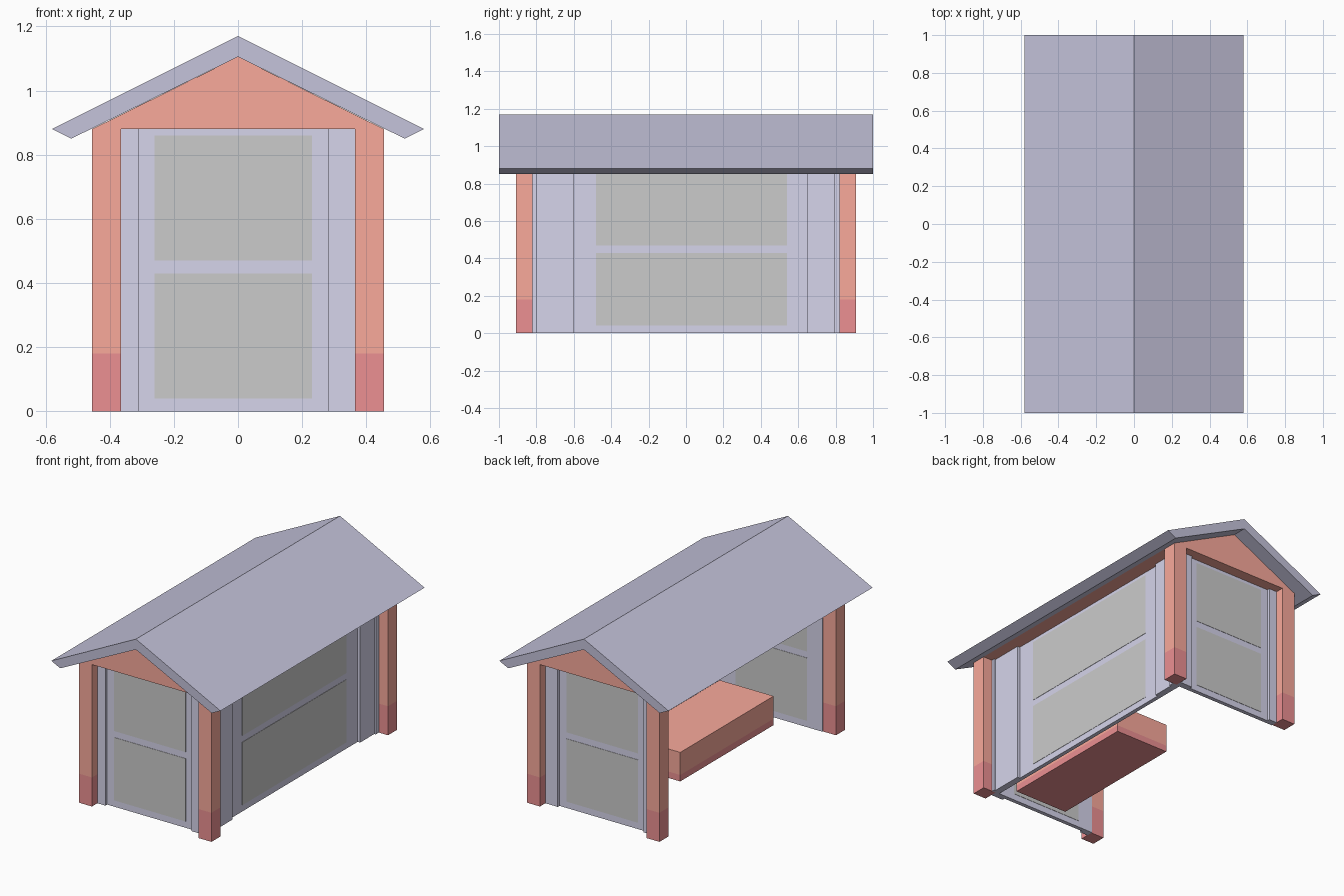
import bpy, bmesh

if "Cube" in bpy.data.objects:
    bpy.data.objects.remove(bpy.data.objects["Cube"])


def material(name, rgb):
    m = bpy.data.materials.new(name)
    m.diffuse_color = (*rgb, 1)
    m.use_nodes = True
    m.node_tree.nodes["Principled BSDF"].inputs["Base Color"].default_value = m.diffuse_color
    return m


RED = material("red", (0.95, 0.40, 0.33))
DARK = material("dark_red", (0.84, 0.28, 0.29))
LILAC = material("lilac", (0.67, 0.66, 0.83))
SLATE = material("slate", (0.56, 0.55, 0.71))
GREY = material("glass_grey", (0.76, 0.76, 0.76))


def finish(name, bm, mats):
    bmesh.ops.recalc_face_normals(bm, faces=bm.faces)
    me = bpy.data.meshes.new(name)
    bm.to_mesh(me)
    bm.free()
    for m in mats:
        me.materials.append(m)
    ob = bpy.data.objects.new(name, me)
    bpy.context.collection.objects.link(ob)
    return ob


def box(name, x, y, z, mat, dark_to=None):
    """Box from min/max pairs; faces below dark_to get the dark red."""
    bm = bmesh.new()
    bmesh.ops.create_cube(bm, size=1)
    for v in bm.verts:
        v.co = [(a + b) / 2 + c * (b - a) for (a, b), c in zip((x, y, z), v.co)]
    mats = [mat]
    if dark_to is not None:
        mats.append(DARK)
        bmesh.ops.bisect_plane(bm, geom=bm.verts[:] + bm.edges[:] + bm.faces[:],
                               plane_co=(0, 0, dark_to), plane_no=(0, 0, 1))
        for f in bm.faces:
            f.material_index = int(f.calc_center_median().z < dark_to)
    return finish(name, bm, mats)


def extrude_y(name, profile, half, mat):
    """Prism with an x-z profile running from -half to +half in y."""
    bm = bmesh.new()
    face = bm.faces.new([bm.verts.new((x, -half, z)) for x, z in profile])
    new = bmesh.ops.extrude_face_region(bm, geom=[face])["geom"]
    bmesh.ops.translate(bm, vec=(0, 2 * half, 0),
                        verts=[g for g in new if isinstance(g, bmesh.types.BMVert)])
    return finish(name, bm, [mat])


def span(s, a, b):
    return tuple(sorted((s * a, s * b)))


H = 0.88
PANES = ((0.04, 0.43), (0.47, 0.86))

# Roof and the solid gable under it
extrude_y("roof", [(-.58, .88), (0, 1.17), (.58, .88), (.52, .85), (0, 1.105), (-.52, .85)], 1, SLATE)
extrude_y("gable", [(-.455, H), (.455, H), (0, 1.105)], .91, RED)

# Corner posts
for sx in (-1, 1):
    for sy in (-1, 1):
        box("post", span(sx, .365, .455), span(sy, .82, .91), (0, H), RED, 0.18)

# End walls with side panels and panes
for s in (-1, 1):
    box("end_wall", (-.365, .365), span(s, .815, .84), (0, H), LILAC)
    for x in ((-.365, -.31), (.28, .365)):
        box("end_side_panel", x, span(s, .815, .857), (0, H), LILAC)
    for z in PANES:
        box("end_pane", (-.26, .23), span(s, .813, .842), z, GREY)

# Long wall on the right, the left side stays open
box("long_wall", (.34, .365), (-.815, .815), (0, H), LILAC)
for y in ((-.80, -.60), (.65, .79)):
    box("long_side_panel", (.34, .382), y, (0, H), LILAC)
for y in ((-.82, -.80), (.79, .82)):
    box("corner_strip", (.34, .392), y, (0, H), LILAC)
for z in PANES:
    box("long_pane", (.338, .367), (-.48, .54), z, GREY)

# Bench inside
box("bench", (-.09, .28), (-.73, .185), (0, .18), RED, 0.04)
